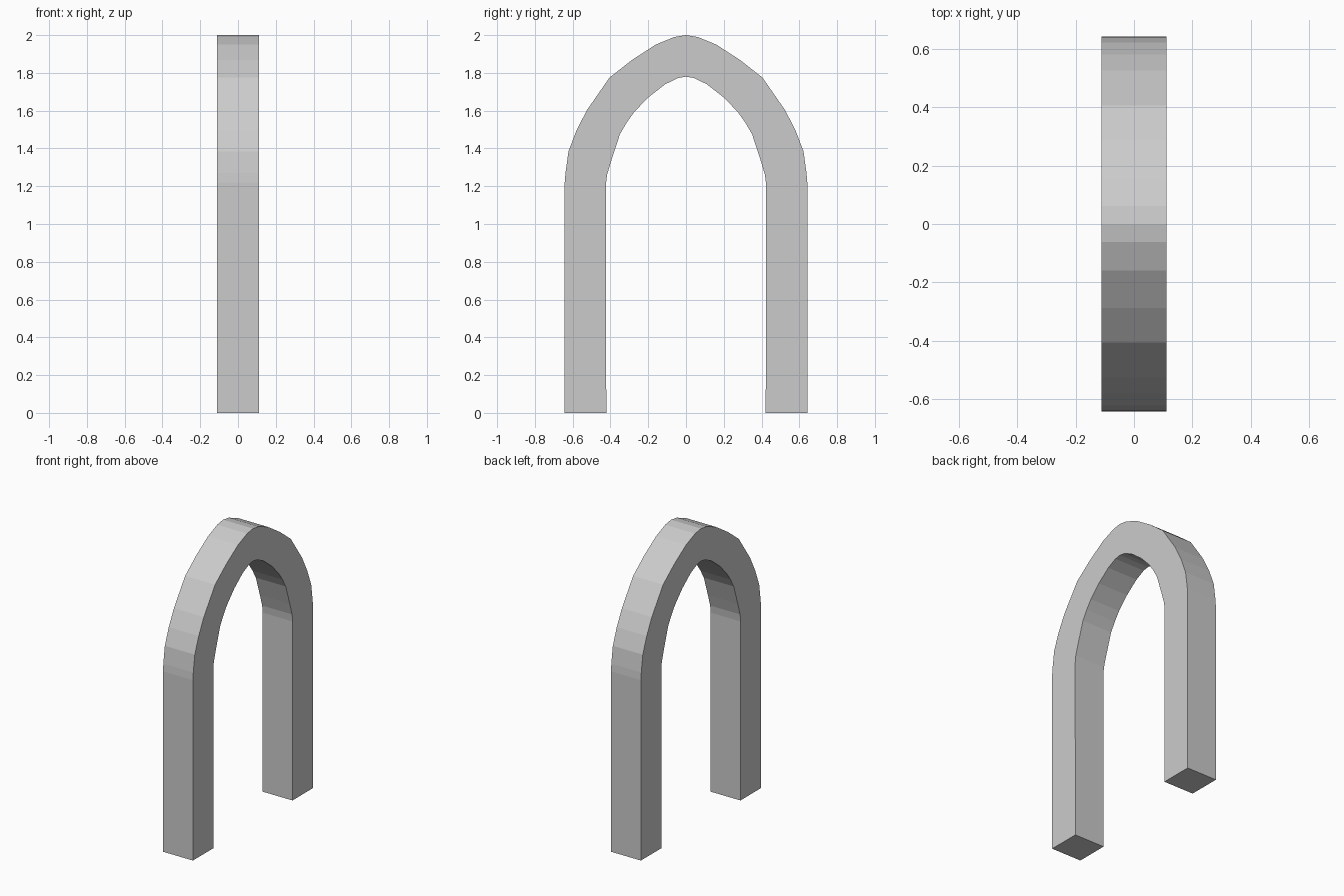
import bpy, bmesh

if "Cube" in bpy.data.objects:
    bpy.data.objects.remove(bpy.data.objects["Cube"])

HALF_DEPTH = 0.112

# Right half of the pointed arch, as (y, z) from the foot up to the apex
outer = [(0.642, 0), (0.642, 1.22), (0.638, 1.27), (0.622, 1.385), (0.58, 1.495),
         (0.525, 1.602), (0.405, 1.775), (0.288, 1.867), (0.16, 1.95), (0.062, 1.99), (0, 2.0)]
inner = [(0.422, 0), (0.424, 1.21), (0.418, 1.26), (0.394, 1.34), (0.35, 1.475),
         (0.315, 1.535), (0.275, 1.592), (0.20, 1.67), (0.11, 1.74), (0.042, 1.773), (0, 1.78)]


def full_span(half):
    """Mirror a half profile across y = 0, sharing the apex point."""
    return half + [(-y, z) for y, z in reversed(half[:-1])]


# Square bar swept along the arch: a four-cornered ring at every station
bm = bmesh.new()
rings = []
for o, i in zip(full_span(outer), full_span(inner)):
    corners = [(-HALF_DEPTH, *o), (HALF_DEPTH, *o), (HALF_DEPTH, *i), (-HALF_DEPTH, *i)]
    rings.append([bm.verts.new(c) for c in corners])
for a, b in zip(rings, rings[1:]):
    for k in range(4):
        n = (k + 1) % 4
        bm.faces.new((a[k], a[n], b[n], b[k]))

# Feet caps
bm.faces.new(rings[0])
bm.faces.new(rings[-1])
bmesh.ops.recalc_face_normals(bm, faces=bm.faces)

mesh = bpy.data.meshes.new("pointed_arch")
bm.to_mesh(mesh)
bm.free()
bpy.context.collection.objects.link(bpy.data.objects.new("pointed_arch", mesh))
